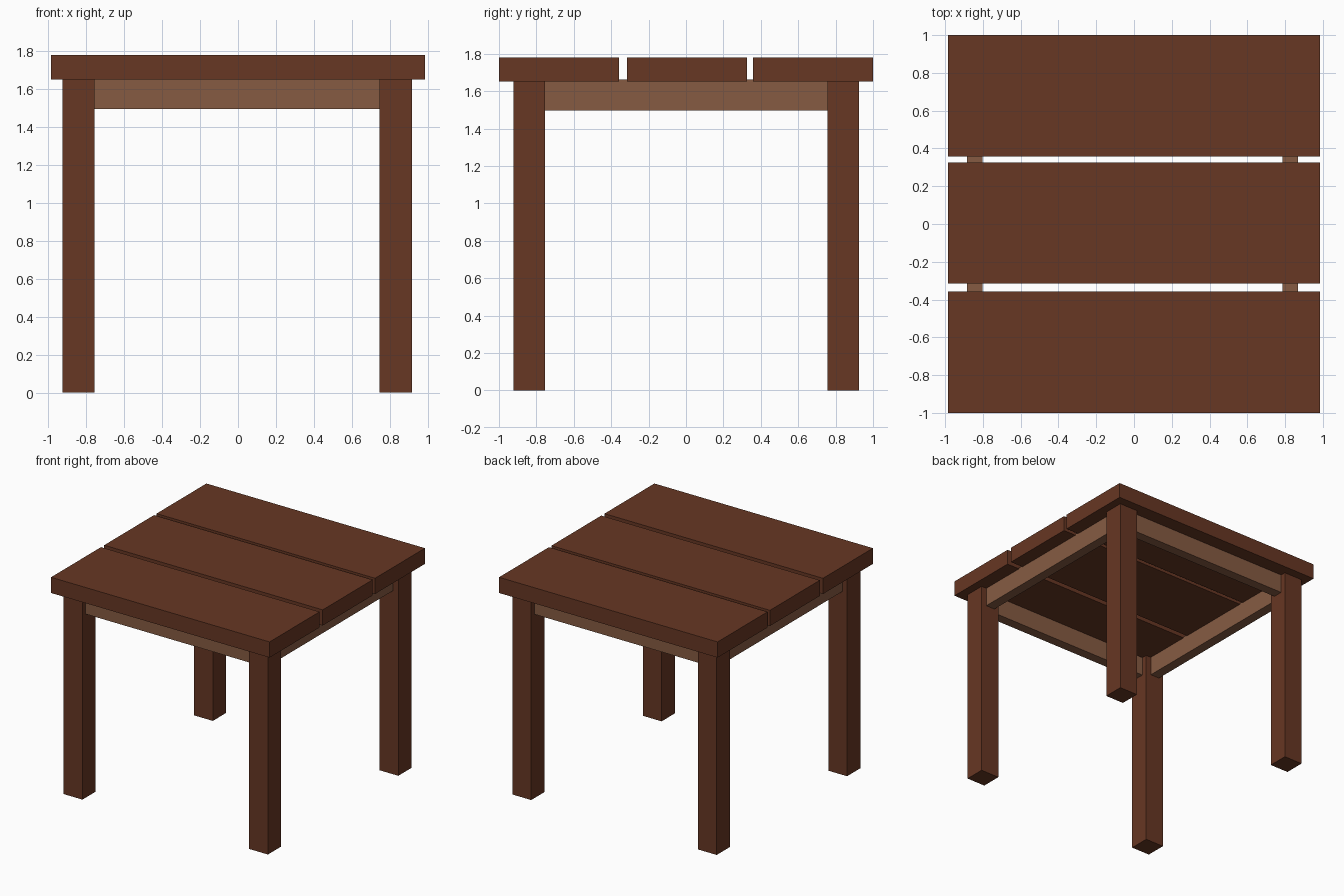
import bpy

if "Cube" in bpy.data.objects:
    bpy.data.objects.remove(bpy.data.objects["Cube"])


def material(name, rgb):
    m = bpy.data.materials.new(name)
    m.diffuse_color = (*rgb, 1)
    m.use_nodes = True
    m.node_tree.nodes["Principled BSDF"].inputs["Base Color"].default_value = m.diffuse_color
    return m


dark = material("dark_wood", (0.135, 0.038, 0.017))
light = material("light_wood", (0.24, 0.105, 0.055))


def box(name, x, y, z, mat):
    """Box given by its (min, max) range along each axis."""
    ranges = (x, y, z)
    bpy.ops.mesh.primitive_cube_add(size=1, location=[(a + b) / 2 for a, b in ranges])
    ob = bpy.context.object
    ob.name = name
    ob.scale = [b - a for a, b in ranges]
    bpy.ops.object.transform_apply(location=False, rotation=False, scale=True)
    ob.data.materials.append(mat)
    return ob


# Table top planks
for name, y in (("front", (-1, -0.357)), ("middle", (-0.316, 0.326)), ("back", (0.358, 1))):
    box(name + "_plank", (-0.985, 0.985), y, (1.652, 1.78), dark)

# Corner legs
leg_x = {"left": (-0.925, -0.756), "right": (0.747, 0.916)}
leg_y = {"front": (-0.923, -0.753), "back": (0.756, 0.926)}
for sx, x in leg_x.items():
    for sy, y in leg_y.items():
        box(f"{sy}_{sx}_leg", x, y, (0, 1.652), dark)

# Apron rails between the legs, slightly let into the planks
rail_z = (1.496, 1.661)
for side, x in (("left", (-0.885, -0.803)), ("right", (0.787, 0.869))):
    box(side + "_apron", x, (-0.753, 0.756), rail_z, light)
for side, y in (("front", (-0.881, -0.799)), ("back", (0.799, 0.881))):
    box(side + "_apron", (-0.756, 0.747), y, rail_z, light)
